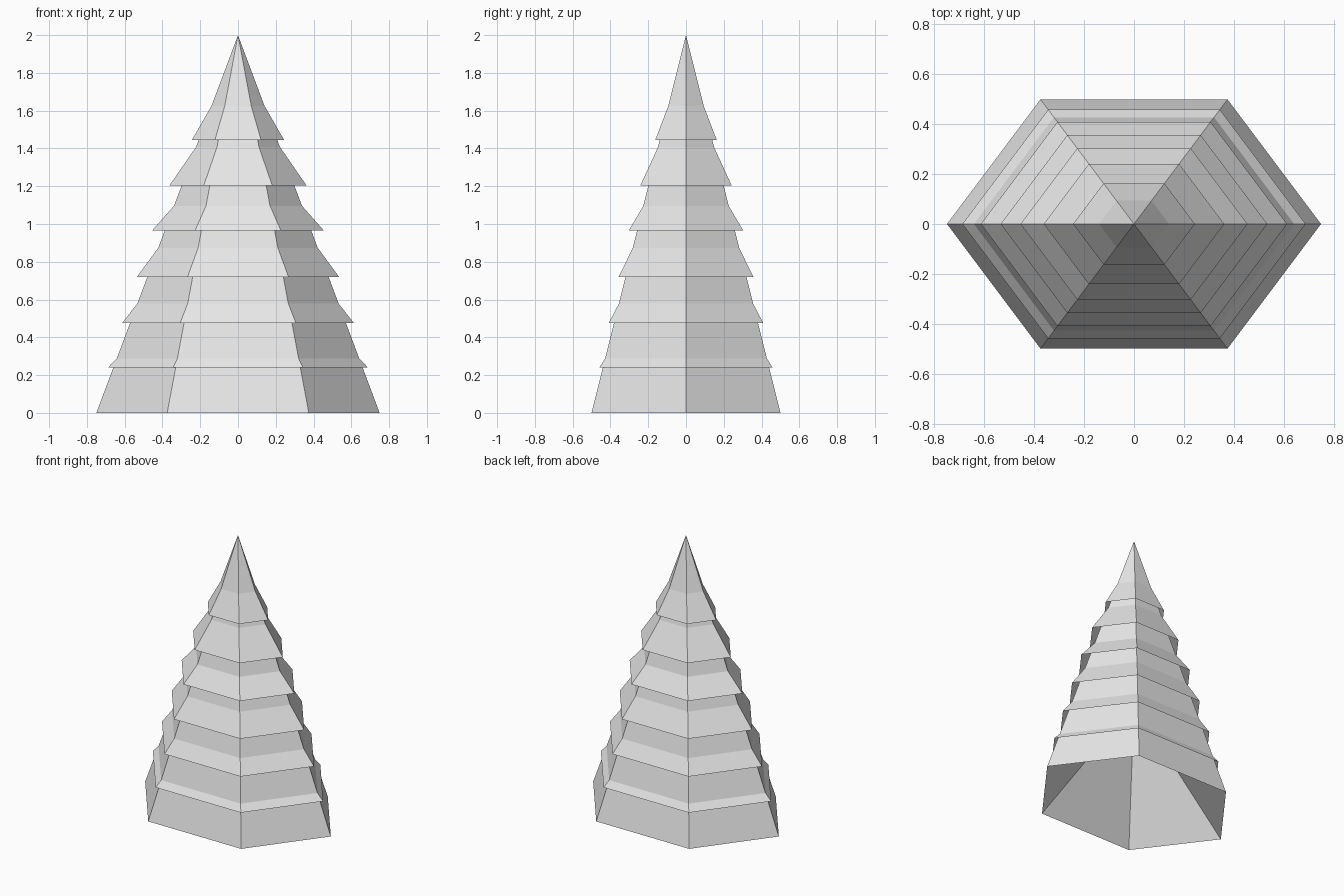
import bpy
import bmesh
from math import cos, sin, pi

SIDES = 6
DEPTH_RATIO = 0.5 / (0.75 * sin(pi / 3))  # hexagon flattened front to back

cube = bpy.data.objects.get("Cube")
if cube:
    bpy.data.objects.remove(cube, do_unlink=True)

grey = bpy.data.materials.new("light_grey")
grey.use_nodes = True
colour = (0.8, 0.8, 0.8, 1)
grey.diffuse_color = colour
grey.node_tree.nodes["Principled BSDF"].inputs["Base Color"].default_value = colour


def open_pyramid(name, radius, base, apex):
    """Six-sided flattened pyramid shell with no bottom."""
    bm = bmesh.new()
    ring = []
    for i in range(SIDES):
        a = 2 * pi * i / SIDES
        ring.append(bm.verts.new((radius * cos(a), radius * sin(a) * DEPTH_RATIO, base)))
    tip = bm.verts.new((0, 0, apex))
    for i in range(SIDES):
        bm.faces.new((ring[i], ring[(i + 1) % SIDES], tip))
    mesh = bpy.data.meshes.new(name)
    bm.to_mesh(mesh)
    bm.free()
    mesh.materials.append(grey)
    obj = bpy.data.objects.new(name, mesh)
    bpy.context.collection.objects.link(obj)
    return obj


# Tall core running from the ground to the tip
open_pyramid("tree_core", 0.75, 0, 2)

# Branch skirts poking through the core: radius, base height, apex height
# (the lowest one is the hollow's ceiling)
skirts = [
    (0.75, 0.0, 0.76),
    (0.688, 0.24, 0.96),
    (0.614, 0.475, 1.26),
    (0.535, 0.72, 1.45),
    (0.455, 0.965, 1.48),
    (0.362, 1.205, 1.73),
    (0.244, 1.445, 1.87),
]
for n, (radius, base, apex) in enumerate(skirts):
    open_pyramid(f"branch_skirt_{n + 1}", radius, base, apex)
